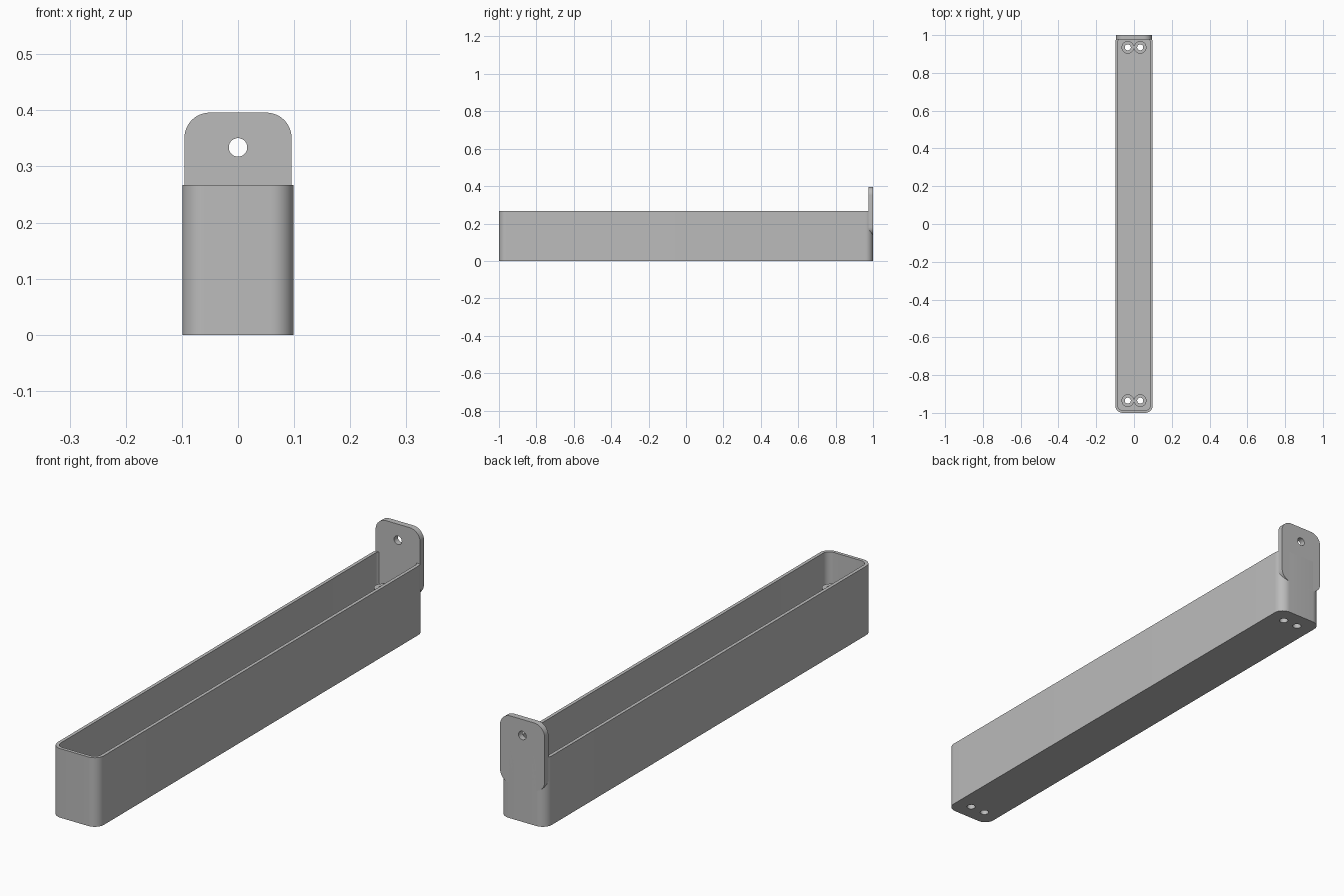
import bpy
import bmesh
from math import pi, cos, sin, radians
from mathutils import Matrix, Vector

if "Cube" in bpy.data.objects:
    bpy.data.objects.remove(bpy.data.objects["Cube"], do_unlink=True)

# One plain grey
grey = bpy.data.materials.new("plain grey")
grey.use_nodes = True
colour = (0.5, 0.5, 0.5, 1)
grey.diffuse_color = colour
grey.node_tree.nodes["Principled BSDF"].inputs["Base Color"].default_value = colour

WIDTH, LENGTH, HEIGHT = 0.198, 2.0, 0.267
WALL, FLOOR, CORNER = 0.013, 0.013, 0.04
POST_X, POST_Y, POST_TOP = 0.033, 0.935, 0.158
POST_R, BORE_R = 0.033, 0.016


def rounded(w, h, r, steps=12):
    """Outline of a rounded rectangle centred on the origin."""
    points = []
    for i, (sx, sy) in enumerate([(1, 1), (-1, 1), (-1, -1), (1, -1)]):
        for k in range(steps + 1):
            a = (i + k / steps) * pi / 2
            points.append((sx * (w / 2 - r) + r * cos(a), sy * (h / 2 - r) + r * sin(a)))
    return points


def circle(r, n=40):
    return [(r * cos(2 * pi * k / n), r * sin(2 * pi * k / n)) for k in range(n)]


def prism(name, outline, depth, place):
    """Extrude an outline upwards, then place it with a matrix."""
    bm = bmesh.new()
    face = bm.faces.new([bm.verts.new((x, y, 0)) for x, y in outline])
    top = bmesh.ops.extrude_face_region(bm, geom=[face])["geom"]
    bmesh.ops.translate(bm, vec=(0, 0, depth),
                        verts=[v for v in top if isinstance(v, bmesh.types.BMVert)])
    bmesh.ops.recalc_face_normals(bm, faces=bm.faces)
    bm.transform(place)
    mesh = bpy.data.meshes.new(name)
    bm.to_mesh(mesh)
    bm.free()
    mesh.materials.append(grey)
    obj = bpy.data.objects.new(name, mesh)
    bpy.context.collection.objects.link(obj)
    return obj


def cut(obj, cutters):
    """Subtract the cutters and shade the rounded sides smooth."""
    bpy.ops.object.select_all(action="DESELECT")
    bpy.context.view_layer.objects.active = obj
    obj.select_set(True)
    for cutter in cutters:
        cutter.hide_render = True
        mod = obj.modifiers.new("cut", "BOOLEAN")
        mod.operation, mod.solver, mod.object = "DIFFERENCE", "EXACT", cutter
        bpy.ops.object.modifier_apply(modifier=mod.name)
        bpy.data.objects.remove(cutter, do_unlink=True)
    bpy.ops.object.shade_smooth_by_angle(angle=radians(30))


def at(x, y, z):
    return Matrix.Translation(Vector((x, y, z)))


post_spots = [(sx * POST_X, sy * POST_Y) for sx in (-1, 1) for sy in (-1, 1)]

# Long open tray with screw holes through its floor
tray = prism("tray", rounded(WIDTH, LENGTH, CORNER), HEIGHT, at(0, 0, 0))
cavity = prism("cavity_cutter",
               rounded(WIDTH - 2 * WALL, LENGTH - 2 * WALL, CORNER - WALL),
               HEIGHT, at(0, 0, FLOOR))
holes = [prism("floor_hole_cutter", circle(BORE_R), 0.1, at(x, y, -0.05))
         for x, y in post_spots]
cut(tray, [cavity] + holes)

# Hollow screw posts, a pair at each end
for x, y in post_spots:
    post = prism("screw_post", circle(POST_R), POST_TOP - FLOOR / 2, at(x, y, FLOOR / 2))
    cut(post, [prism("bore_cutter", circle(BORE_R), 0.4, at(x, y, -0.1))])

# Rounded hanging tab on the back end, with a nail hole
TAB_LOW, TAB_HIGH, TAB_THICK = 0.135, 0.396, 0.023
upright = Matrix.Rotation(pi / 2, 4, "X")
tab = prism("hanging_tab", rounded(0.191, TAB_HIGH - TAB_LOW, 0.045), TAB_THICK,
            at(0, LENGTH / 2, (TAB_LOW + TAB_HIGH) / 2) @ upright)
cut(tab, [prism("nail_hole_cutter", circle(0.0165), 0.2, at(0, 1.1, 0.334) @ upright)])
